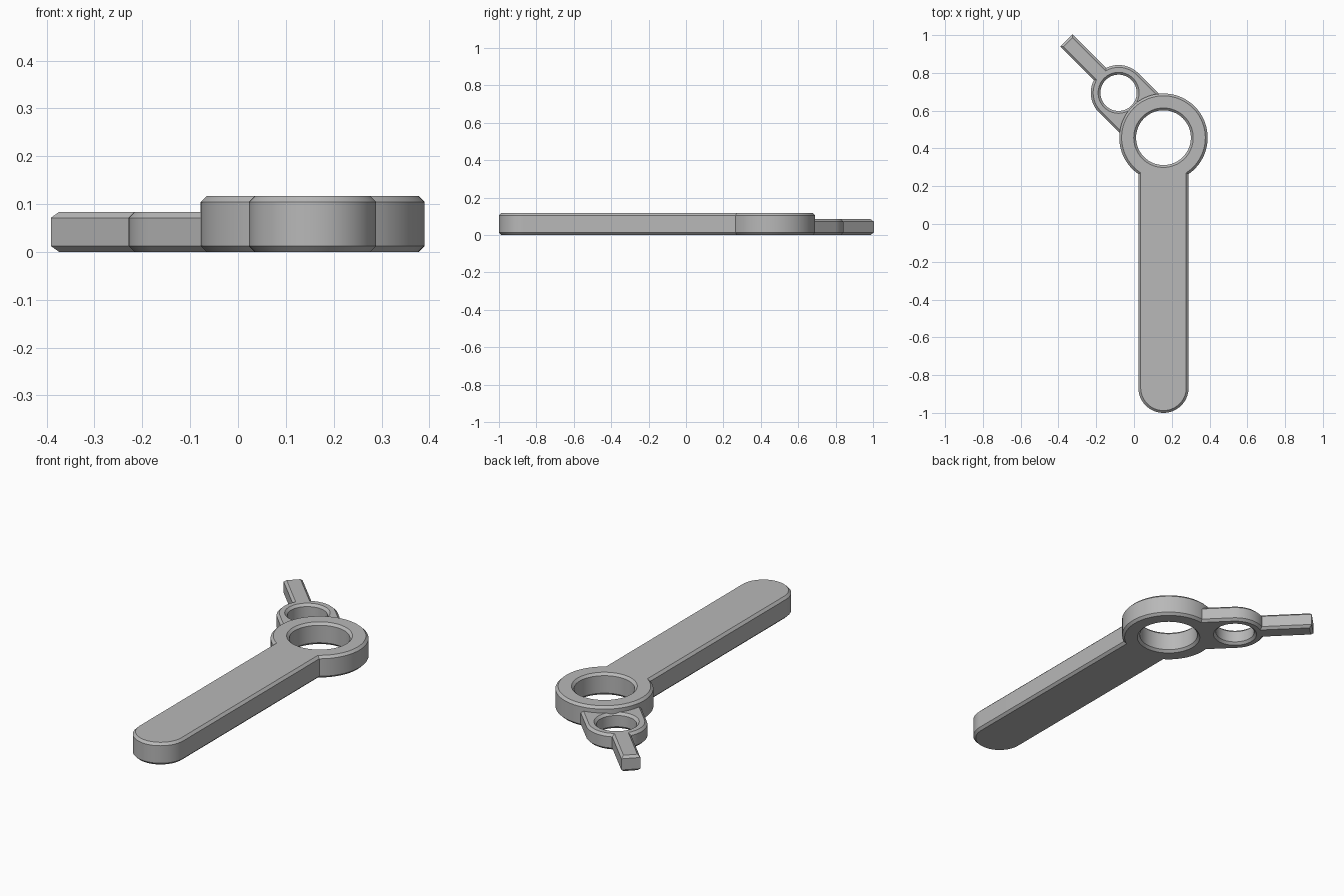
import bpy
import bmesh
from math import sin, cos, asin, sqrt, pi, radians

CHAMFER = 0.0125
PIVOT = (0.156, 0.457)
RING_R, HANDLE_W, HANDLE_END = 0.234, 0.133, -1.324
EYE_X, EYE_R, TAIL_W, TAIL_END, BASE_R = 0.336, 0.147, 0.046, 0.728, 0.2

if "Cube" in bpy.data.objects:
    bpy.data.objects.remove(bpy.data.objects["Cube"])

steel = bpy.data.materials.new("grey steel")
steel.use_nodes = True
grey = (0.48, 0.48, 0.48, 1)
steel.diffuse_color = grey
steel.node_tree.nodes["Principled BSDF"].inputs["Base Color"].default_value = grey


def arc(cx, cy, r, start, end, n):
    return [(cx + r * cos(start + (end - start) * i / n),
             cy + r * sin(start + (end - start) * i / n)) for i in range(n + 1)]


def handle_outline(d):
    # Large ring flowing into a round-ended bar, inset by d
    r, w = RING_R - d, HANDLE_W - d
    a = asin(w / r)
    return (arc(0, 0, r, a - pi / 2, 1.5 * pi - a, 72)
            + arc(0, HANDLE_END, w, pi, 2 * pi, 36))


def lever_outline(d):
    # Small eye with a tail, its base hugging the inside of the large ring wall
    r, w, base = EYE_R - d, TAIL_W - d, BASE_R + d
    a, b, end = asin(w / r), asin(r / base), TAIL_END - d
    return (arc(EYE_X, 0, r, -pi / 2, -a, 24) + [(end, -w), (end, w)]
            + arc(EYE_X, 0, r, a, pi / 2, 24) + arc(0, 0, base, b, -b, 24))


def chamfered_plate(name, outline, hole_x, hole_r, height, turn):
    bm = bmesh.new()
    levels = [(CHAMFER, 0), (0, CHAMFER), (0, height - CHAMFER), (CHAMFER, height)]

    def hole(d):
        return arc(hole_x, 0, hole_r + d, 0, 2 * pi, 64)[:-1]

    # Outer wall and hole wall, each with chamfered rims
    rims = [[], []]
    for shape in (outline, hole):
        loops = [[bm.verts.new((x, y, z)) for x, y in shape(d)] for d, z in levels]
        n = len(loops[0])
        for low, high in zip(loops, loops[1:]):
            for i in range(n):
                j = (i + 1) % n
                bm.faces.new((low[i], low[j], high[j], high[i]))
        for rim, loop in zip(rims, (loops[0], loops[-1])):
            rim += [bm.edges.get((loop[i], loop[(i + 1) % n])) for i in range(n)]
    # Flat bottom and top around the hole
    for rim in rims:
        bmesh.ops.triangle_fill(bm, edges=rim, use_beauty=True)
    bmesh.ops.recalc_face_normals(bm, faces=bm.faces)

    mesh = bpy.data.meshes.new(name)
    bm.to_mesh(mesh)
    bm.free()
    mesh.materials.append(steel)
    obj = bpy.data.objects.new(name, mesh)
    obj.location = (*PIVOT, 0)
    obj.rotation_euler.z = turn
    bpy.context.collection.objects.link(obj)
    bpy.ops.object.select_all(action="DESELECT")
    obj.select_set(True)
    bpy.context.view_layer.objects.active = obj
    bpy.ops.object.shade_smooth_by_angle(angle=radians(30))


chamfered_plate("handle_with_ring", handle_outline, 0, 0.145, 0.117, 0)
chamfered_plate("side_lever_with_eye", lever_outline, EYE_X, 0.096, 0.084, radians(135))
